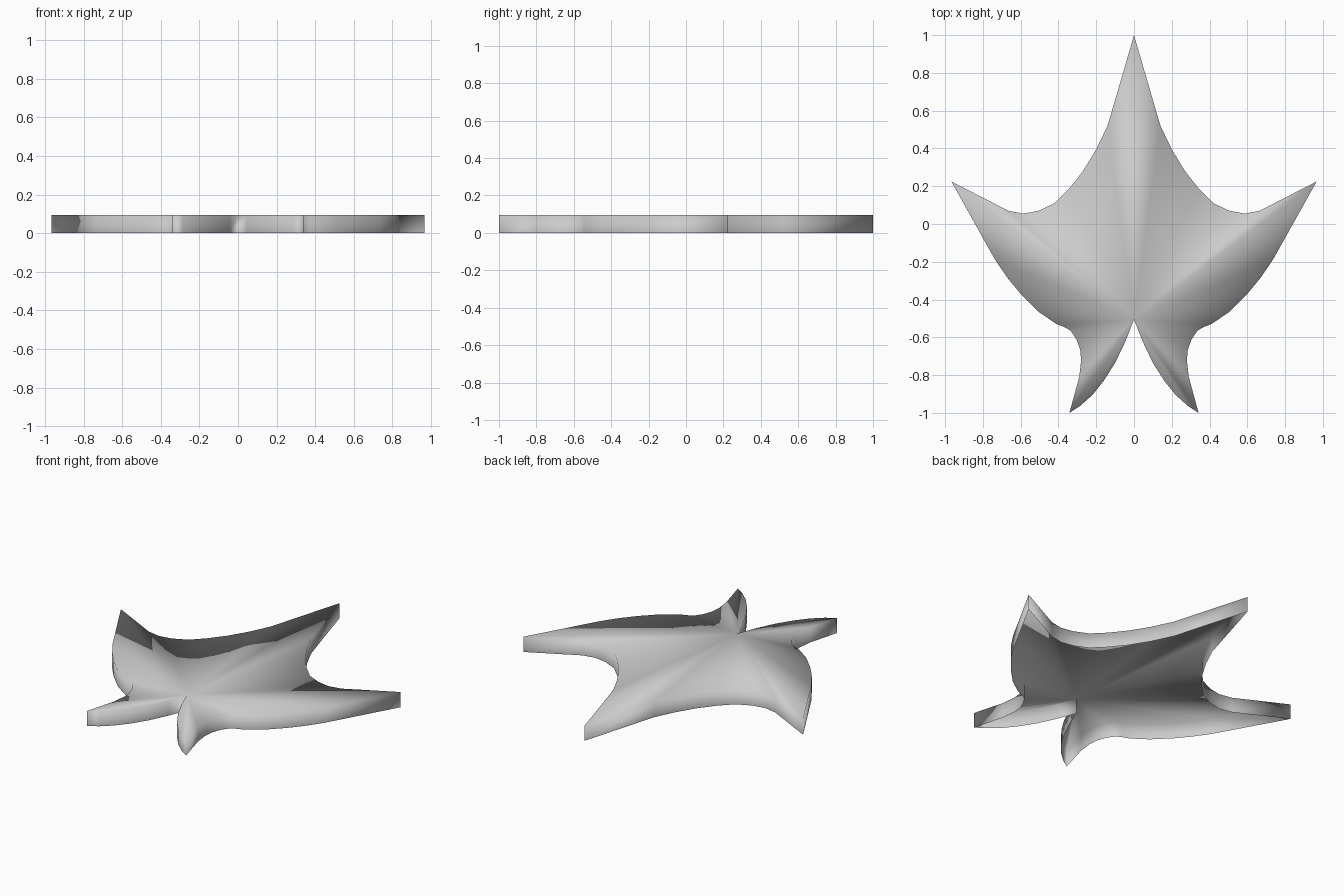
import bpy, bmesh

if "Cube" in bpy.data.objects:
    bpy.data.objects.remove(bpy.data.objects["Cube"])

THICK = 0.095

# Right half of the leaf outline, from top tip clockwise down to the notch
half = [(0, 1), (0.14, 0.52), (0.2, 0.395), (0.27, 0.28), (0.345, 0.185), (0.42, 0.11),
        (0.505, 0.07), (0.585, 0.055), (0.665, 0.07), (0.967, 0.225),
        (0.735, -0.19), (0.67, -0.285), (0.6, -0.37), (0.505, -0.465), (0.41, -0.53),
        (0.37, -0.545), (0.335, -0.565), (0.305, -0.61), (0.285, -0.665), (0.28, -0.72),
        (0.29, -0.81), (0.342, -1),
        (0.285, -0.963), (0.22, -0.905), (0.16, -0.83), (0.1, -0.735), (0.045, -0.62)]
notch = (0, -0.505)
# Counter-clockwise loop starting at the notch
outline = [notch] + half[:0:-1] + [half[0]] + [(-x, y) for x, y in half[1:]]

# Leaf shell: top skin fanned out from the notch, walls round the rim, open below
bm = bmesh.new()
low = [bm.verts.new((x, y, 0)) for x, y in outline]
top = [bm.verts.new((x, y, THICK)) for x, y in outline]
n = len(outline)
for i in range(n):
    j = (i + 1) % n
    bm.faces.new((low[i], low[j], top[j], top[i]))
for i in range(1, n - 1):
    bm.faces.new((top[0], top[i], top[i + 1]))

# Fully smooth shading gives the soft ribbed look
for f in bm.faces:
    f.smooth = True
mesh = bpy.data.meshes.new("leaf_shell")
bm.to_mesh(mesh)
bm.free()
leaf = bpy.data.objects.new("leaf_shell", mesh)
bpy.context.collection.objects.link(leaf)
